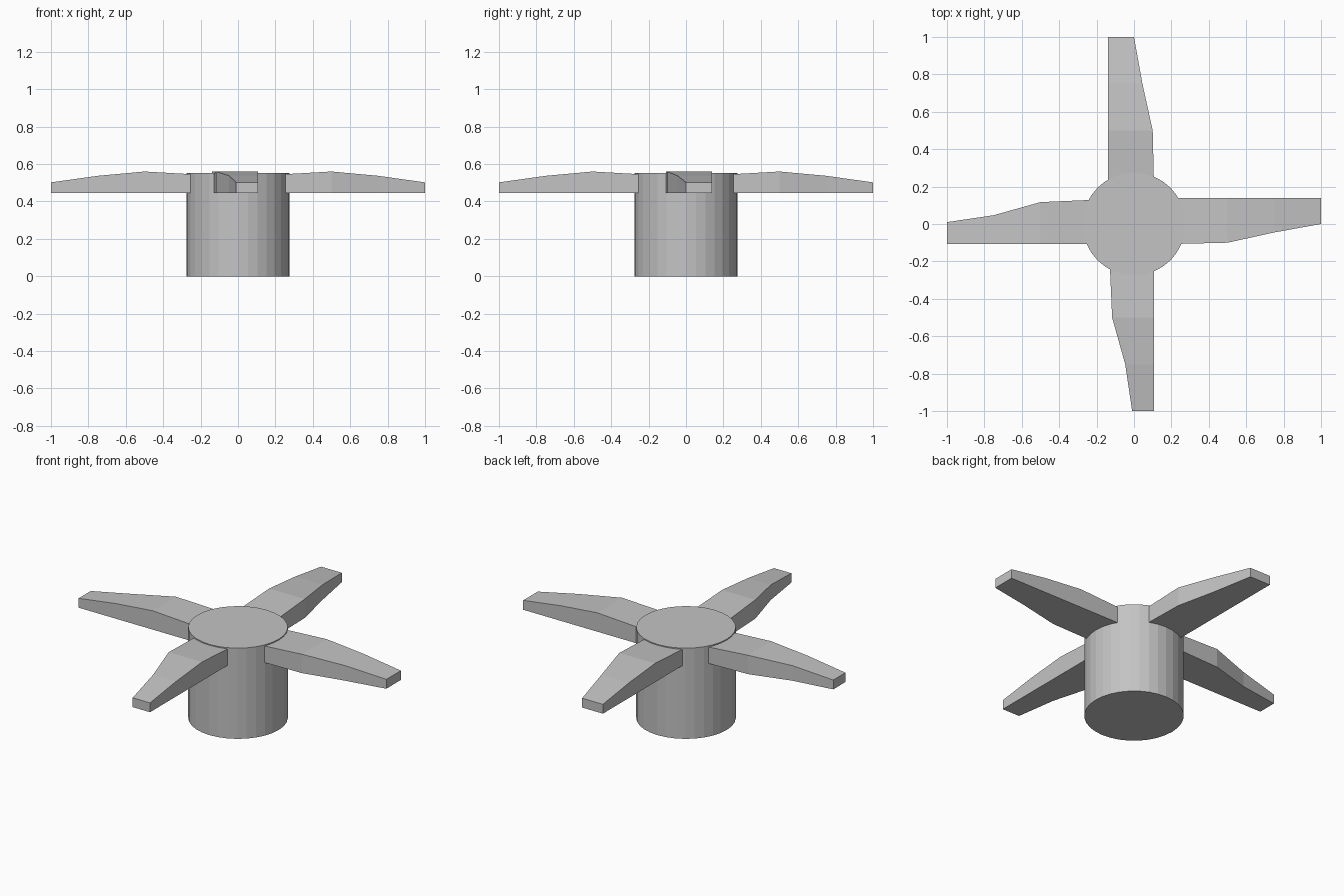
import bpy, bmesh, math
from mathutils import Matrix

if "Cube" in bpy.data.objects:
    bpy.data.objects.remove(bpy.data.objects["Cube"])

grey = bpy.data.materials.new("plain grey")
grey.diffuse_color = (0.55, 0.55, 0.55, 1)
grey.use_nodes = True
grey.node_tree.nodes["Principled BSDF"].inputs["Base Color"].default_value = grey.diffuse_color


def finish(bm, name):
    bmesh.ops.recalc_face_normals(bm, faces=bm.faces)
    mesh = bpy.data.meshes.new(name)
    bm.to_mesh(mesh)
    bm.free()
    mesh.materials.append(grey)
    obj = bpy.data.objects.new(name, mesh)
    bpy.context.collection.objects.link(obj)
    return obj


# Hub: plain faceted cylinder
HUB_TOP = 0.553
bm = bmesh.new()
bmesh.ops.create_cone(bm, cap_ends=True, segments=32, radius1=0.275, radius2=0.275,
                      depth=HUB_TOP, matrix=Matrix.Translation((0, 0, HUB_TOP / 2)))
finish(bm, "hub")

# Blades: straight edge on one side, tapering edge on the other, arched top
RADII = (0.2, 0.5, 0.75, 1.0)
TOPS = (0.543, 0.56, 0.537, 0.502)
BOTTOM = 0.445
WIDE = (0.14, (-0.107, -0.10, -0.045, 0.0))
NARROW = (0.107, (-0.13, -0.117, -0.047, -0.01))


def blade(name, angle, straight, taper):
    bm = bmesh.new()
    rings = []
    for r, top, edge in zip(RADII, TOPS, taper):
        corners = ((edge, BOTTOM), (straight, BOTTOM), (straight, top), (edge, top))
        rings.append([bm.verts.new((r, y, z)) for y, z in corners])
    for a, b in zip(rings, rings[1:]):
        for i in range(4):
            j = (i + 1) % 4
            bm.faces.new((a[i], a[j], b[j], b[i]))
    bm.faces.new(rings[0])
    bm.faces.new(rings[-1])
    bm.transform(Matrix.Rotation(math.radians(angle), 4, 'Z'))
    finish(bm, name)


blade("right_blade", 0, *WIDE)
blade("back_blade", 90, *WIDE)
blade("left_blade", 180, *NARROW)
# The front blade runs the other way round: straight edge on the right
blade("front_blade", -90, *NARROW)
